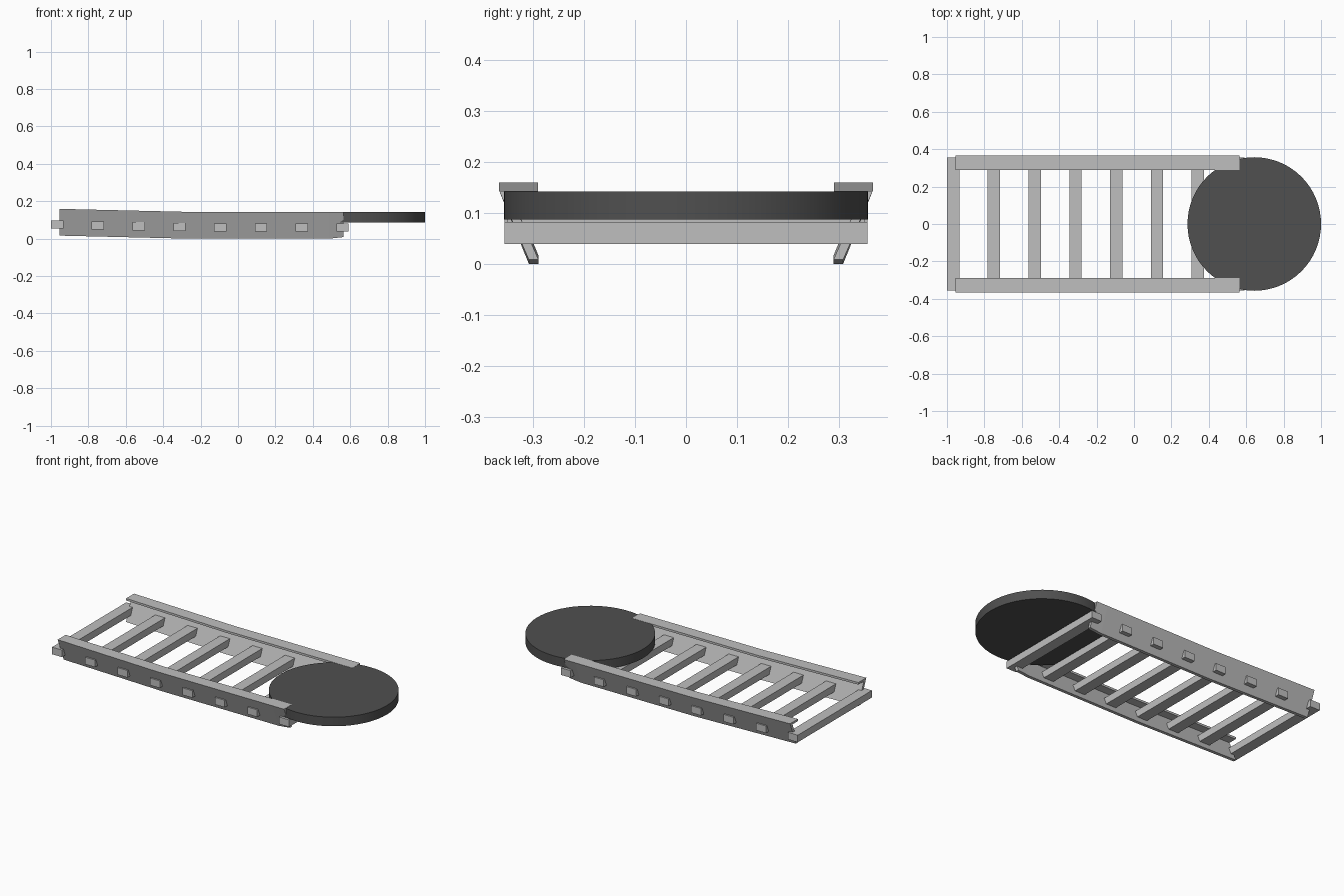
import bpy, bmesh

old = bpy.data.objects.get("Cube")
if old:
    bpy.data.objects.remove(old, do_unlink=True)


def material(name, value):
    mat = bpy.data.materials.new(name)
    mat.use_nodes = True
    colour = (value, value, value, 1)
    mat.diffuse_color = colour
    mat.node_tree.nodes["Principled BSDF"].inputs["Base Color"].default_value = colour
    return mat


LIGHT = material("light grey", 0.52)
DARK = material("dark grey", 0.08)


def rise(x):
    """Upward sweep of the frame towards its open end."""
    return max(0, -0.28 - x) * 0.0235


def finish(name, bm, mat):
    bmesh.ops.recalc_face_normals(bm, faces=bm.faces)
    mesh = bpy.data.meshes.new(name)
    bm.to_mesh(mesh)
    bm.free()
    mesh.materials.append(mat)
    obj = bpy.data.objects.new(name, mesh)
    bpy.context.collection.objects.link(obj)
    return obj


# Side rails: leaning wall with an inward top flange, swept along x
PROFILE = [(0.289, 0), (0.308, 0), (0.366, 0.143), (0.29, 0.143),
           (0.29, 0.13), (0.342, 0.13)]
STATIONS = [-0.955, -0.28, 0.49, 0.565]


def rail(name, side):
    bm = bmesh.new()
    rings = []
    for x in STATIONS:
        tip = 0.008 if x == STATIONS[-1] else 0
        rings.append([bm.verts.new((x, side * y, z + rise(x) + (tip if z == 0 else 0)))
                      for y, z in PROFILE])
    n = len(PROFILE)
    for a, b in zip(rings, rings[1:]):
        for i in range(n):
            j = (i + 1) % n
            bm.faces.new((a[i], a[j], b[j], b[i]))
    bm.faces.new(rings[0])
    bm.faces.new(rings[-1])
    return finish(name, bm, LIGHT)


rail("left_rail", 1)
rail("right_rail", -1)

# Rungs: bars passing through both rails
for k in range(8):
    x = -0.967 + k * 0.218
    half = 0.356 if k in (0, 7) else 0.35
    bm = bmesh.new()
    bmesh.ops.create_cube(bm, size=1)
    for v in bm.verts:
        v.co = (x + v.co.x * 0.066, v.co.y * 2 * half, 0.06 + rise(x) + v.co.z * 0.043)
    finish(f"rung_{k + 1}", bm, LIGHT)

# Round plate at the far end
bpy.ops.mesh.primitive_cylinder_add(vertices=64, radius=0.357, depth=0.055,
                                    location=(0.643, 0, 0.1145))
plate = bpy.context.object
plate.name = "round_plate"
plate.data.materials.append(DARK)
bpy.ops.object.shade_smooth_by_angle()
